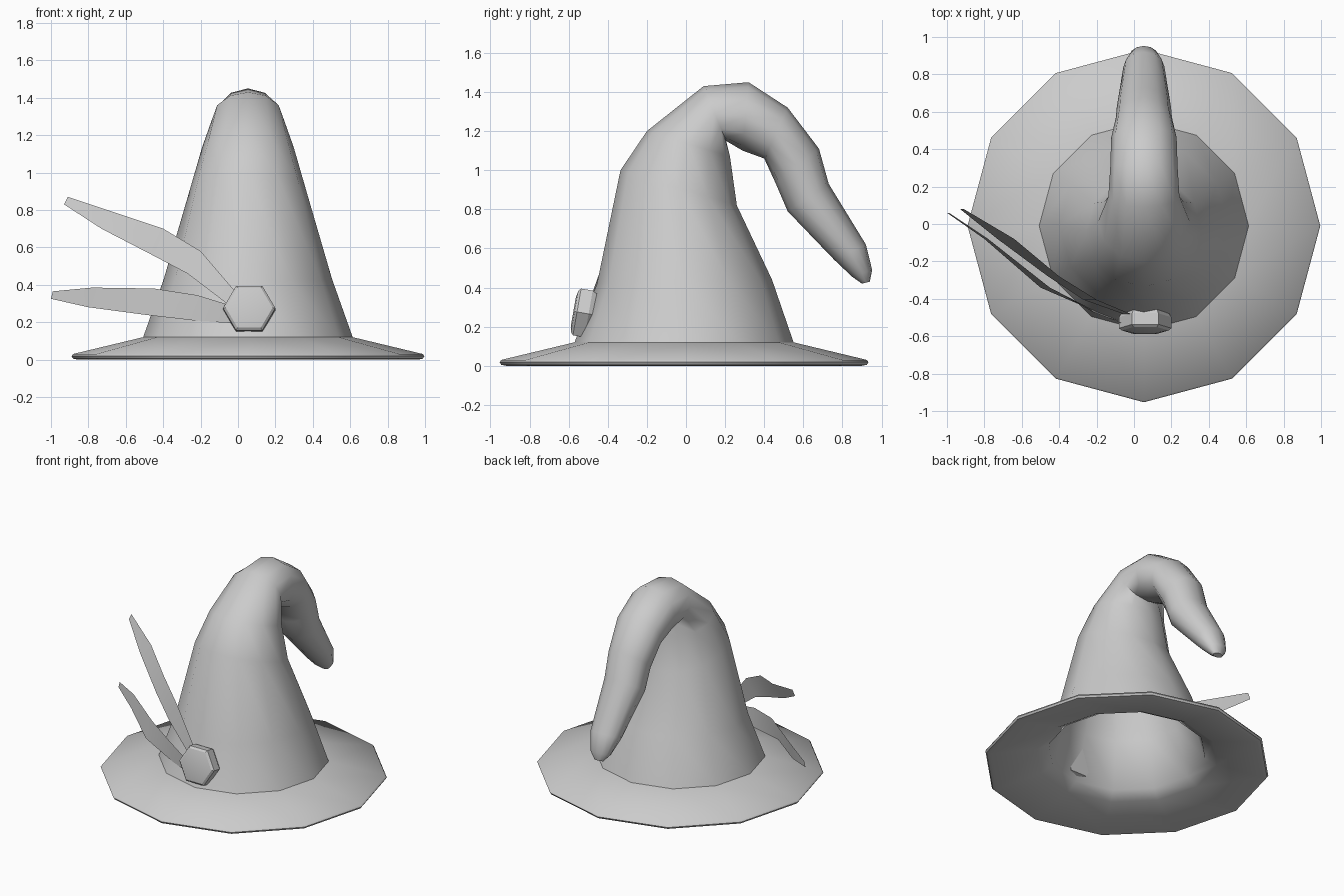
import bpy, bmesh, math
from mathutils import Vector, Matrix

if "Cube" in bpy.data.objects:
    bpy.data.objects.remove(bpy.data.objects["Cube"])

CX, CY = 0.053, -0.01


def finish(name, bm, angle):
    bmesh.ops.recalc_face_normals(bm, faces=bm.faces)
    me = bpy.data.meshes.new(name)
    bm.to_mesh(me)
    bm.free()
    ob = bpy.data.objects.new(name, me)
    bpy.context.collection.objects.link(ob)
    bpy.ops.object.select_all(action='DESELECT')
    ob.select_set(True)
    bpy.context.view_layer.objects.active = ob
    bpy.ops.object.shade_smooth_by_angle(angle=math.radians(angle))
    return ob


def loft(bm, rings):
    """Bridge rings of equal point count and cap both ends."""
    loops = [[bm.verts.new(p) for p in ring] for ring in rings]
    for a, b in zip(loops, loops[1:]):
        n = len(a)
        for i in range(n):
            j = (i + 1) % n
            bm.faces.new((a[i], a[j], b[j], b[i]))
    bm.faces.new(loops[0])
    bm.faces.new(loops[-1])


def ellipse(y0, z0, y1, z1, half_width, scale=1.0):
    """12-sided ring spanning two (y, z) points with a half width in x."""
    c = Vector((CX, (y0 + y1) / 2, (z0 + z1) / 2))
    axis = Vector((0, (y1 - y0) / 2, (z1 - z0) / 2)) * scale
    pts = []
    for i in range(12):
        t = i * math.pi / 6
        pts.append(c + axis * math.cos(t) + Vector((half_width * scale * math.sin(t), 0, 0)))
    return pts


def disc(r, z):
    return ellipse(CY - r, z, CY + r, z, r)


# Hat: hollow inside, brim, then crown bending over to the drooping tip
crown = [
    (-0.455, 0.42, 0.44, 0.44, 0.45),
    (-0.335, 1.00, 0.26, 0.82, 0.31),
    (-0.20, 1.20, 0.225, 1.07, 0.245),
    (0.09, 1.43, 0.205, 1.15, 0.19),
    (0.32, 1.45, 0.29, 1.10, 0.18),
    (0.52, 1.32, 0.40, 1.06, 0.175),
    (0.68, 1.11, 0.46, 0.93, 0.15),
    (0.73, 0.93, 0.52, 0.79, 0.145),
    (0.92, 0.62, 0.76, 0.54, 0.11),
    (0.952, 0.49, 0.85, 0.455, 0.075),
    (0.94, 0.43, 0.90, 0.42, 0.035),
]
inside = [ellipse(*r, scale=0.95) for r in reversed(crown[:3])]
brim = [disc(0.52, 0.11), disc(0.60, 0.065), disc(0.91, 0.0), disc(0.935, 0.005),
        disc(0.943, 0.018), disc(0.935, 0.03), disc(0.56, 0.12)]
bm = bmesh.new()
loft(bm, inside + brim + [ellipse(*r) for r in crown])
finish("hat", bm, 45)

# Hexagonal buckle with a shallow bevelled face: (radius, distance along axis)
bm = bmesh.new()
profile = [(0.125, -0.10), (0.14, -0.075), (0.14, -0.015), (0.125, -0.003), (0.085, 0.004)]
place = Matrix.Translation((0.06, -0.572, 0.278)) @ Matrix.Rotation(math.radians(80), 4, 'X')
loft(bm, [[place @ Vector((r * math.cos(i * math.pi / 3), r * math.sin(i * math.pi / 3), h))
           for i in range(6)] for r, h in profile])
finish("buckle", bm, 20)


# Feathers: stations of upper edge (x, z), lower edge (x, z) and depth y
def feather(name, stations):
    bm = bmesh.new()
    rows = [(bm.verts.new((xa, y, za)), bm.verts.new((xb, y, zb)))
            for xa, za, xb, zb, y in stations]
    for a, b in zip(rows, rows[1:]):
        bm.faces.new((a[0], a[1], b[1], b[0]))
    finish(name, bm, 30)


feather("upper_feather", [
    (-0.91, 0.87, -0.93, 0.83, 0.08),
    (-0.64, 0.78, -0.73, 0.70, -0.08),
    (-0.40, 0.70, -0.46, 0.56, -0.28),
    (-0.20, 0.58, -0.27, 0.46, -0.405),
    (-0.02, 0.37, -0.06, 0.30, -0.48),
])
feather("lower_feather", [
    (-0.99, 0.365, -1.0, 0.325, 0.06),
    (-0.78, 0.385, -0.80, 0.28, -0.08),
    (-0.45, 0.38, -0.50, 0.24, -0.34),
    (-0.22, 0.345, -0.20, 0.205, -0.47),
    (-0.04, 0.29, -0.02, 0.195, -0.54),
])
